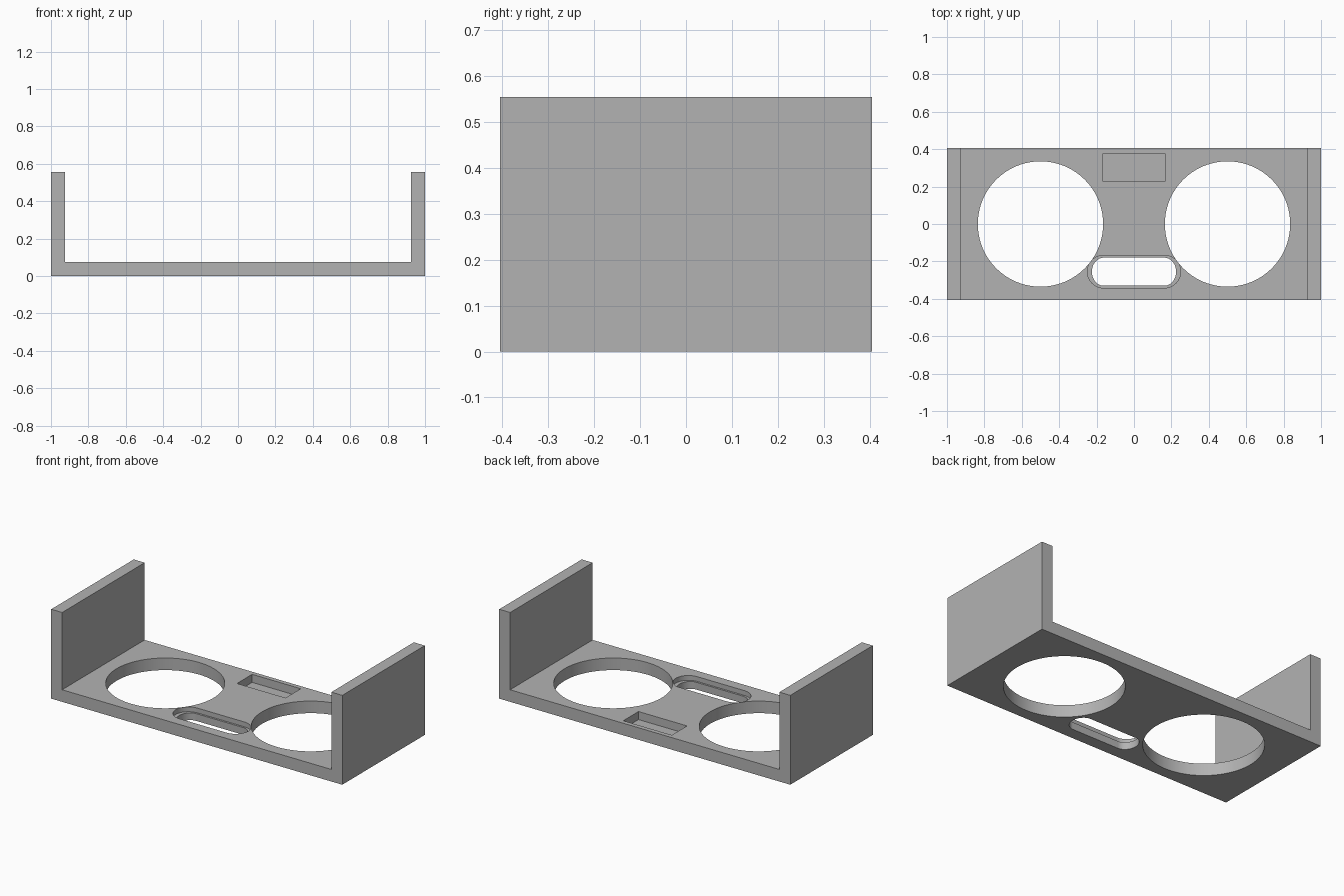
import bpy
import bmesh
import math

default = bpy.data.objects.get("Cube")
if default:
    bpy.data.objects.remove(default, do_unlink=True)

HALF_DEPTH = 0.405
HEIGHT = 0.555
WALL = 0.075

# Single grey material
grey = bpy.data.materials.new("grey")
grey.use_nodes = True
colour = (0.45, 0.45, 0.45, 1)
grey.diffuse_color = colour
grey.node_tree.nodes["Principled BSDF"].inputs["Base Color"].default_value = colour


def prism(name, points, offset):
    """Extrude a closed outline of 3D points along an offset."""
    bm = bmesh.new()
    face = bm.faces.new([bm.verts.new(p) for p in points])
    new = bmesh.ops.extrude_face_region(bm, geom=[face])["geom"]
    bmesh.ops.translate(bm, vec=offset,
                        verts=[v for v in new if isinstance(v, bmesh.types.BMVert)])
    bmesh.ops.recalc_face_normals(bm, faces=bm.faces)
    mesh = bpy.data.meshes.new(name)
    bm.to_mesh(mesh)
    bm.free()
    mesh.materials.append(grey)
    obj = bpy.data.objects.new(name, mesh)
    bpy.context.collection.objects.link(obj)
    return obj


def slot_outline(straight, rx, ry, cx, cy, z, steps=48):
    """Rounded outline: two half ellipses joined by straight sides."""
    points = []
    for side in (1, -1):
        for i in range(steps + 1):
            a = math.pi * i / steps - side * math.pi / 2
            points.append((cx + side * straight + rx * math.cos(a),
                           cy + ry * math.sin(a), z))
    return points


def circle_outline(radius, cx, z, steps=96):
    return [(cx + radius * math.cos(math.tau * i / steps),
             radius * math.sin(math.tau * i / steps), z) for i in range(steps)]


# U-shaped bracket: base plate with two upright end walls
half = [(1, 0), (1, HEIGHT), (1 - WALL, HEIGHT), (1 - WALL, WALL)]
profile = half + [(-x, z) for x, z in reversed(half)]
bracket = prism("bracket", [(x, -HALF_DEPTH, z) for x, z in profile],
                (0, 2 * HALF_DEPTH, 0))

# Cutters: two round holes, stepped slot and shallow rectangular pocket
cutters = [prism("round_hole_cutter", circle_outline(0.335, side * 0.5, -0.1),
                 (0, 0, 0.3)) for side in (-1, 1)]
cutters.append(prism("slot_cutter",
                     slot_outline(0.162, 0.063, 0.075, 0, -0.255, -0.1), (0, 0, 0.3)))
cutters.append(prism("slot_recess_cutter",
                     slot_outline(0.162, 0.087, 0.087, 0, -0.255, WALL - 0.03),
                     (0, 0, 0.1)))
pocket = [(x, y, WALL - 0.05) for x, y in
          ((-0.167, 0.228), (0.167, 0.228), (0.167, 0.377), (-0.167, 0.377))]
cutters.append(prism("pocket_cutter", pocket, (0, 0, 0.1)))

bpy.ops.object.select_all(action="DESELECT")
bpy.context.view_layer.objects.active = bracket
bracket.select_set(True)
for cutter in cutters:
    cutter.hide_render = True
    cut = bracket.modifiers.new(cutter.name, "BOOLEAN")
    cut.operation = "DIFFERENCE"
    cut.solver = "EXACT"
    cut.object = cutter
    bpy.ops.object.modifier_apply(modifier=cut.name)
    bpy.data.objects.remove(cutter, do_unlink=True)

bpy.ops.object.shade_smooth_by_angle(angle=math.radians(30))
